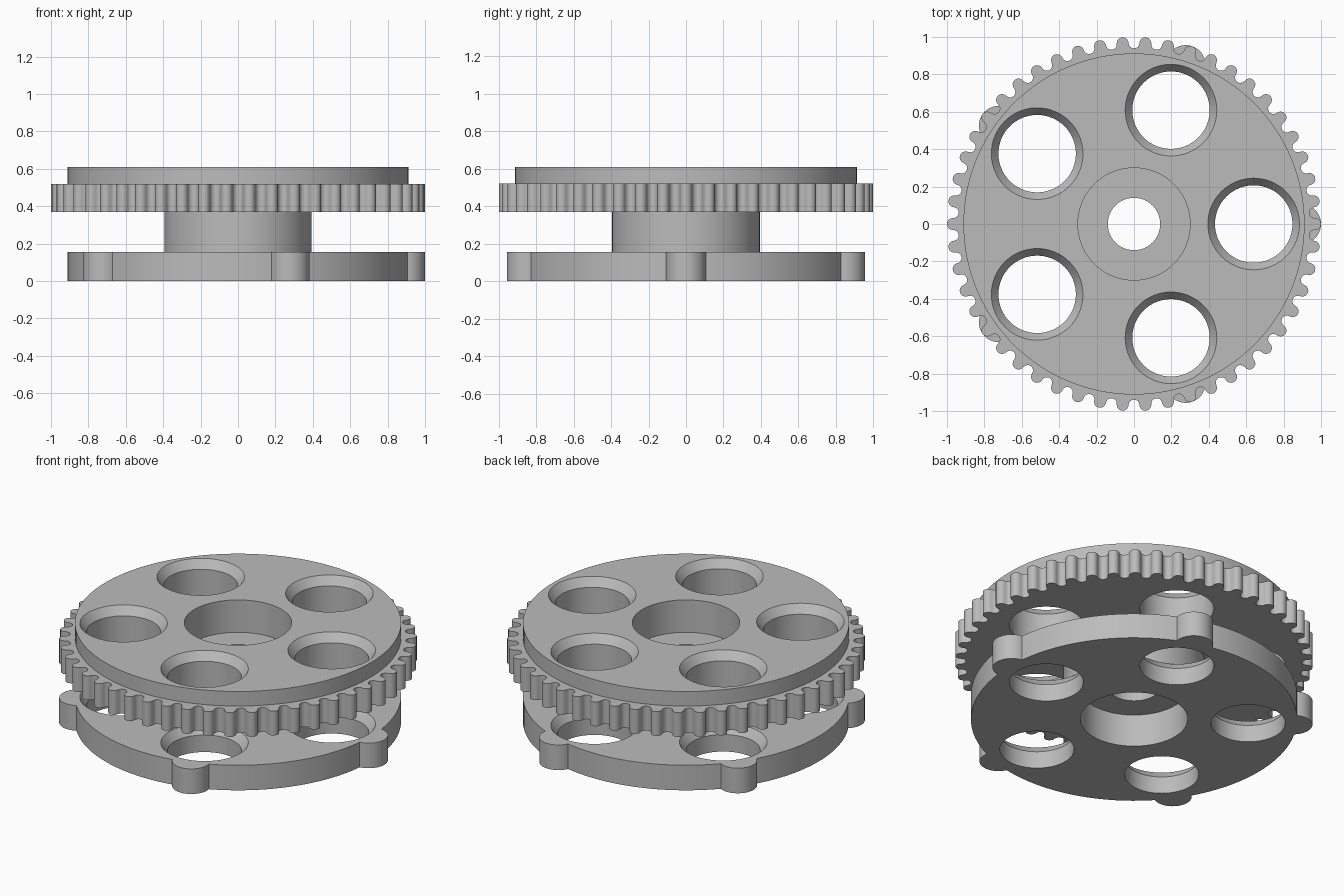
import bpy
import bmesh
from math import cos, sin, pi, radians

cube = bpy.data.objects.get("Cube")
if cube:
    bpy.data.objects.remove(cube, do_unlink=True)

TOP = 0.61
SPOKES = 5
TEETH = 50

metal = bpy.data.materials.new("plain_grey")
metal.use_nodes = True
grey = (0.5, 0.5, 0.5, 1)
metal.diffuse_color = grey
metal.node_tree.nodes["Principled BSDF"].inputs["Base Color"].default_value = grey


def new_object(name, bm):
    bmesh.ops.recalc_face_normals(bm, faces=bm.faces)
    mesh = bpy.data.meshes.new(name)
    bm.to_mesh(mesh)
    bm.free()
    mesh.materials.append(metal)
    obj = bpy.data.objects.new(name, mesh)
    bpy.context.collection.objects.link(obj)
    return obj


def circle(radius, steps=128):
    return [(radius * cos(2 * pi * i / steps), radius * sin(2 * pi * i / steps))
            for i in range(steps)]


def prism(name, outline, z0, z1):
    """Straight extrusion of a closed outline."""
    bm = bmesh.new()
    base = bm.faces.new([bm.verts.new((x, y, z0)) for x, y in outline])
    top = bmesh.ops.extrude_face_region(bm, geom=[base], use_keep_orig=True)
    verts = [g for g in top["geom"] if isinstance(g, bmesh.types.BMVert)]
    bmesh.ops.translate(bm, verts=verts, vec=(0, 0, z1 - z0))
    return new_object(name, bm)


def turned(name, profile, centre=(0, 0), steps=96):
    """Solid of stacked circles from (radius, height) pairs."""
    bm = bmesh.new()
    rings = [[bm.verts.new((centre[0] + x, centre[1] + y, z))
              for x, y in circle(r, steps)] for r, z in profile]
    for low, high in zip(rings, rings[1:]):
        for i in range(steps):
            j = (i + 1) % steps
            bm.faces.new((low[i], low[j], high[j], high[i]))
    bm.faces.new(rings[0])
    bm.faces.new(rings[-1])
    return new_object(name, bm)


def spoke_point(i, radius):
    a = 2 * pi * i / SPOKES
    return radius * cos(a), radius * sin(a)


def combine(obj, tools, operation):
    for tool in tools:
        mod = obj.modifiers.new("combine", 'BOOLEAN')
        mod.operation = operation
        mod.solver = 'EXACT'
        mod.object = tool
    bpy.context.view_layer.update()
    graph = bpy.context.evaluated_depsgraph_get()
    mesh = bpy.data.meshes.new_from_object(obj.evaluated_get(graph))
    obj.modifiers.clear()
    obj.data = mesh


def remove(objects):
    for obj in objects:
        bpy.data.objects.remove(obj, do_unlink=True)


def tooth_outline(pitch_radius=0.968, tip=0.032, root=0.029, steps=8):
    """Round tips alternating with round valleys."""
    points = []
    for t in range(TEETH):
        for offset, radius, side in ((0, tip, 1), (0.5, root, -1)):
            a = 2 * pi * (t + offset) / TEETH
            for k in range(steps + 1):
                b = pi * (k / steps - 0.5)
                out = pitch_radius + side * radius * cos(b)
                across = radius * sin(b)
                points.append((out * cos(a) - across * sin(a),
                               out * sin(a) + across * cos(a)))
    return points


# Solid parts
lower_flange = prism("lower_flange", circle(0.912), 0, 0.155)
hub = prism("hub", circle(0.394), 0.155, 0.37)
toothed_ring = prism("toothed_ring", tooth_outline(), 0.37, 0.52)
upper_flange = prism("upper_flange", circle(0.912), 0.52, TOP)

# Round lobes on the rim of the lower flange
lobes = [turned("lobe", [(0.107, 0), (0.107, 0.155)], spoke_point(i, 0.893), 48)
         for i in range(SPOKES)]
combine(lower_flange, lobes, 'UNION')
remove(lobes)


def hole_cutters(z_bottom, z_top):
    """Five holes with a chamfered upper rim at z_top."""
    flare = 0.038 / 0.05
    profile = [(0.207, z_bottom), (0.207, z_top - 0.05),
               (0.245 + 0.01 * flare, z_top + 0.01)]
    return [turned("hole_cutter", profile, spoke_point(i, 0.64), 64)
            for i in range(SPOKES)]


# Centre bore with a recess from each side
bore = [turned("bore_cutter", [(0.14, -0.1), (0.14, 0.7)]),
        turned("lower_recess_cutter", [(0.3, -0.1), (0.3, 0.2)]),
        turned("upper_recess_cutter", [(0.3, 0.41), (0.3, 0.7)])]
low_holes = hole_cutters(-0.1, 0.155)
high_holes = hole_cutters(0.3, TOP)

combine(lower_flange, [bore[1]] + low_holes, 'DIFFERENCE')
combine(hub, bore[:2], 'DIFFERENCE')
combine(toothed_ring, [bore[0], bore[2]] + high_holes, 'DIFFERENCE')
combine(upper_flange, [bore[2]] + high_holes, 'DIFFERENCE')
remove(bore + low_holes + high_holes)

# Smooth the round walls and keep the rims crisp
bpy.ops.object.select_all(action='DESELECT')
for part in (lower_flange, hub, toothed_ring, upper_flange):
    part.select_set(True)
    bpy.context.view_layer.objects.active = part
bpy.ops.object.shade_smooth_by_angle(angle=radians(30))
